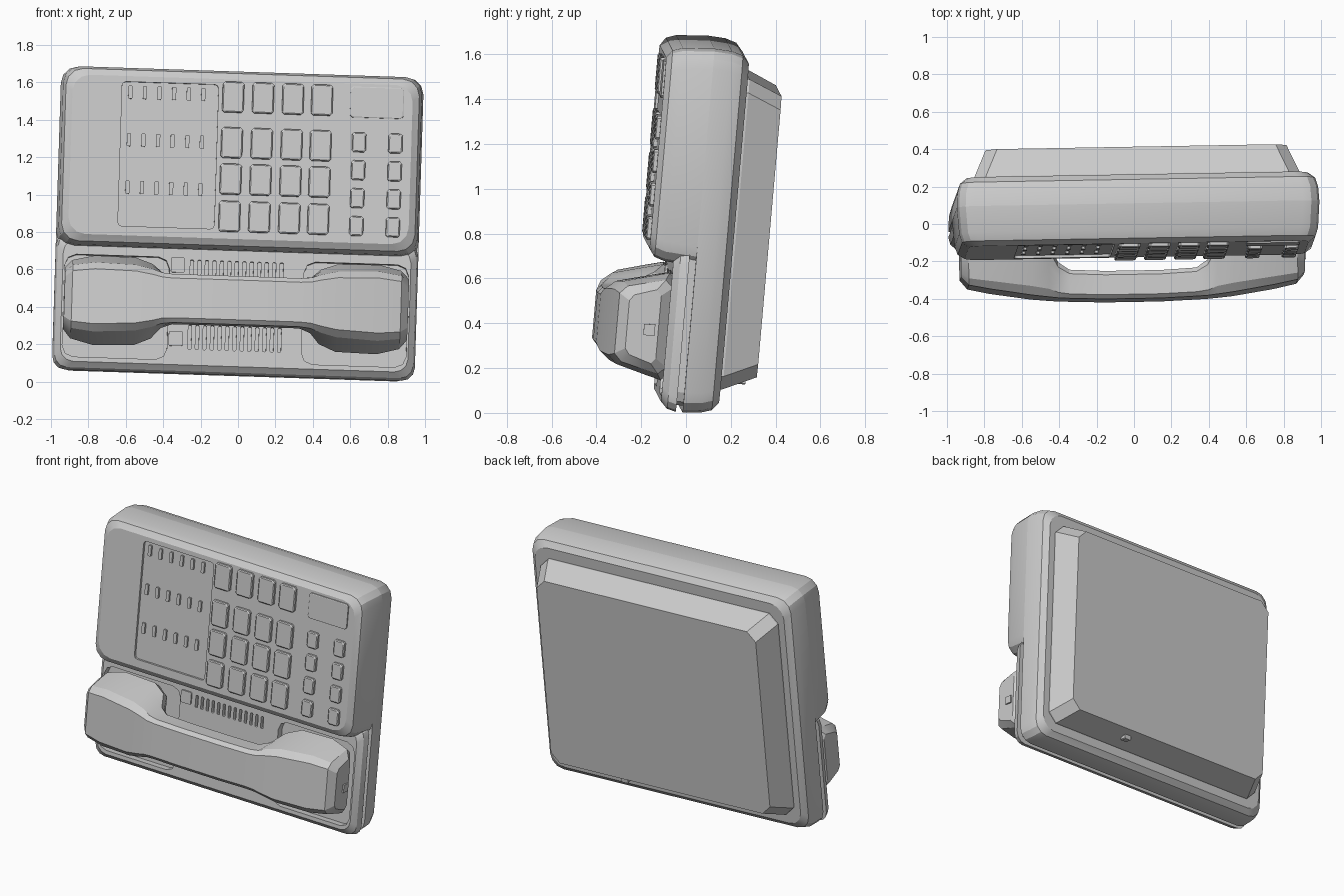
import bpy
import bmesh
import math
from mathutils import Matrix, Vector

old = bpy.data.objects.get("Cube")
if old:
    bpy.data.objects.remove(old, do_unlink=True)

# One plain grey plastic
grey = bpy.data.materials.new("grey_plastic")
grey.use_nodes = True
colour = (0.6, 0.6, 0.6, 1)
grey.diffuse_color = colour
grey.node_tree.nodes["Principled BSDF"].inputs["Base Color"].default_value = colour

# The whole telephone leans back and is slightly rolled and turned
POSE = (Matrix.Translation((0, 0, 0.847))
        @ Matrix.Rotation(math.radians(1), 4, "Z")
        @ Matrix.Rotation(math.radians(1.9), 4, "Y")
        @ Matrix.Rotation(math.radians(-5), 4, "X"))


def loft(bm, rings):
    """Skin a list of equal-length point rings and cap both ends."""
    loops = [[bm.verts.new(p) for p in ring] for ring in rings]
    for a, b in zip(loops, loops[1:]):
        for i in range(len(a)):
            j = (i + 1) % len(a)
            bm.faces.new((a[i], a[j], b[j], b[i]))
    bm.faces.new(loops[0])
    bm.faces.new(loops[-1])


def make(name, bm):
    bmesh.ops.recalc_face_normals(bm, faces=bm.faces)
    mesh = bpy.data.meshes.new(name)
    bm.to_mesh(mesh)
    bm.free()
    mesh.materials.append(grey)
    ob = bpy.data.objects.new(name, mesh)
    ob.matrix_world = POSE
    bpy.context.collection.objects.link(ob)
    return ob


def ring(box, r, depth, inset, steps):
    """Rounded rectangle (left, right, bottom, top) at one depth."""
    x0, x1, z0, z1 = box
    x0, x1, z0, z1 = x0 + inset, x1 - inset, z0 + inset, z1 - inset
    corners = ((x1 - r, z1 - r), (x0 + r, z1 - r), (x0 + r, z0 + r), (x1 - r, z0 + r))
    pts = []
    for k, (cx, cz) in enumerate(corners):
        for s in range(steps + 1):
            a = math.pi / 2 * (k + s / steps)
            pts.append((cx + r * math.cos(a), depth, cz + r * math.sin(a)))
    return pts


def add_slab(bm, box, r, sections, steps=2):
    loft(bm, [ring(box, r, d, i, steps) for d, i in sections])


def slab(name, box, r, sections, steps=2):
    bm = bmesh.new()
    add_slab(bm, box, r, sections, steps)
    return make(name, bm)


def around(x, z, w, h):
    return (x - w / 2, x + w / 2, z - h / 2, z + h / 2)


def carve(target, name, pockets):
    """Cut slabs (box, radius, front, floor) out of the target."""
    bm = bmesh.new()
    for box, r, front, floor in pockets:
        add_slab(bm, box, r, [(front, 0), (floor, 0)])
    cutter = make(name, bm)
    cutter.hide_render = True
    mod = target.modifiers.new("carve", "BOOLEAN")
    mod.object = cutter
    mod.solver = "EXACT"
    bpy.context.view_layer.update()
    graph = bpy.context.evaluated_depsgraph_get()
    done = bpy.data.meshes.new_from_object(target.evaluated_get(graph))
    target.modifiers.clear()
    target.data = done
    bpy.data.objects.remove(cutter, do_unlink=True)


def smooth(ob, angle):
    bpy.ops.object.select_all(action="DESELECT")
    ob.select_set(True)
    bpy.context.view_layer.objects.active = ob
    bpy.ops.object.shade_smooth_by_angle(angle=math.radians(angle))


# Body shells
W, H, SEAM = 0.97, 0.815, 0.04
FACE, PANEL = -0.17, -0.06
back_shell = slab("back_shell", (-W, W, -H, H), 0.09,
                  [(SEAM, 0), (0.12, 0.005), (0.17, 0.02), (0.2, 0.055)], 3)
upper = slab("upper_housing", (-W, W, -0.16, H), 0.09,
             [(SEAM, 0), (-0.1, 0.01), (-0.145, 0.025), (FACE, 0.06)], 3)
lower = slab("lower_panel", (-W, W, -H, -0.08), 0.07,
             [(0.01, 0), (-0.03, 0.01), (PANEL, 0.04)], 3)
slab("side_groove_core", (-W + 0.03, W - 0.03, -H + 0.03, 0), 0.06, [(0.0, 0), (0.06, 0)])

# Wall plate on the back, with a small latch below
slab("wall_plate", (-0.87, 0.87, -0.7, 0.69), 0.06, [(0.19, 0), (0.21, 0), (0.36, 0.065)], 1)
slab("wall_plate_latch", around(0.3, -0.67, 0.05, 0.03), 0.005, [(0.28, 0), (0.32, 0)], 1)

# Recessed index card and display window
card = (-0.645, -0.13, -0.05, 0.725)
carve(upper, "upper_cutter", [(card, 0.02, -0.3, FACE + 0.015)])
slab("display_window", around(0.72, 0.656, 0.285, 0.165), 0.012,
     [(FACE + 0.01, 0), (FACE - 0.008, 0), (FACE - 0.01, 0.004)], 1)

# Keypad: four by four main keys, two columns of small keys
key_rise = [(FACE + 0.01, 0), (FACE - 0.015, 0), (FACE - 0.02, 0.006)]
bm = bmesh.new()
for x in (-0.05, 0.11, 0.27, 0.425):
    for z in (0.66, 0.415, 0.22, 0.02):
        add_slab(bm, around(x, z, 0.115, 0.165), 0.012, key_rise, 1)
make("main_keys", bm)

bm = bmesh.new()
for x in (0.63, 0.825):
    for row in range(4):
        add_slab(bm, around(x, 0.44 - 0.15 * row, 0.075, 0.105), 0.01, key_rise, 1)
make("function_keys", bm)

# Small line indicators in three rows on the card
bm = bmesh.new()
for z in (0.67, 0.415, 0.16):
    for col in range(6):
        add_slab(bm, around(-0.6 + 0.078 * col, z, 0.022, 0.07), 0.004,
                 [(FACE + 0.03, 0), (FACE + 0.002, 0)], 1)
make("line_indicators", bm)

# Cradle wells, speaker slots and hook recesses in the lower panel
pockets = [((s - 0.28, s + 0.28, -0.75, -0.2), 0.06, -0.2, PANEL + 0.045)
           for s in (-0.64, 0.64)]
for i in range(13):
    for z, h in ((-0.25, 0.08), (-0.625, 0.13)):
        pockets.append((around(-0.24 + 0.04 * i, z, 0.018, h), 0.006, -0.2, PANEL + 0.025))
carve(lower, "lower_cutter", pockets)
bm = bmesh.new()
for z in (-0.24, -0.635):
    add_slab(bm, around(-0.315, z, 0.075, 0.08), 0.006, [(PANEL + 0.01, 0), (PANEL - 0.01, 0)], 1)
make("hook_tabs", bm)


# Handset lofted along its length: position, front, back, half heights
def handset_ring(x, front, back, hf, hb):
    side = []
    for t, k, scale in ((0, 0, 0.82), (0.14, 0.1, 1), (0.6, 0.7, 1), (0.85, 1, 1), (1, 1, 0.85)):
        side.append((front + (back - front) * t, (hf + (hb - hf) * k) * scale))
    return ([(x, d, h - 0.444) for d, h in side]
            + [(x, d, -h - 0.444) for d, h in reversed(side)])


half = [(0.92, -0.24, -0.1, 0.13, 0.165),
        (0.88, -0.285, -0.05, 0.165, 0.21),
        (0.76, -0.31, -0.025, 0.18, 0.24),
        (0.54, -0.345, -0.025, 0.17, 0.235),
        (0.45, -0.355, -0.07, 0.15, 0.2),
        (0.4, -0.36, -0.17, 0.135, 0.15),
        (0.34, -0.363, -0.21, 0.13, 0.13),
        (0.15, -0.37, -0.22, 0.13, 0.13)]
bm = bmesh.new()
loft(bm, [handset_ring(-s[0], *s[1:]) for s in half]
     + [handset_ring(*s) for s in reversed(half)])
handset = make("handset", bm)
smooth(handset, 25)

# Cord socket on the end of the handset
bm = bmesh.new()
bmesh.ops.create_cube(bm, size=1, matrix=Matrix.Translation(Vector((0.915, -0.14, -0.46)))
                      @ Matrix.Diagonal((0.03, 0.05, 0.05, 1)))
make("cord_socket", bm)
for ob in (upper, lower, back_shell):
    smooth(ob, 20)
